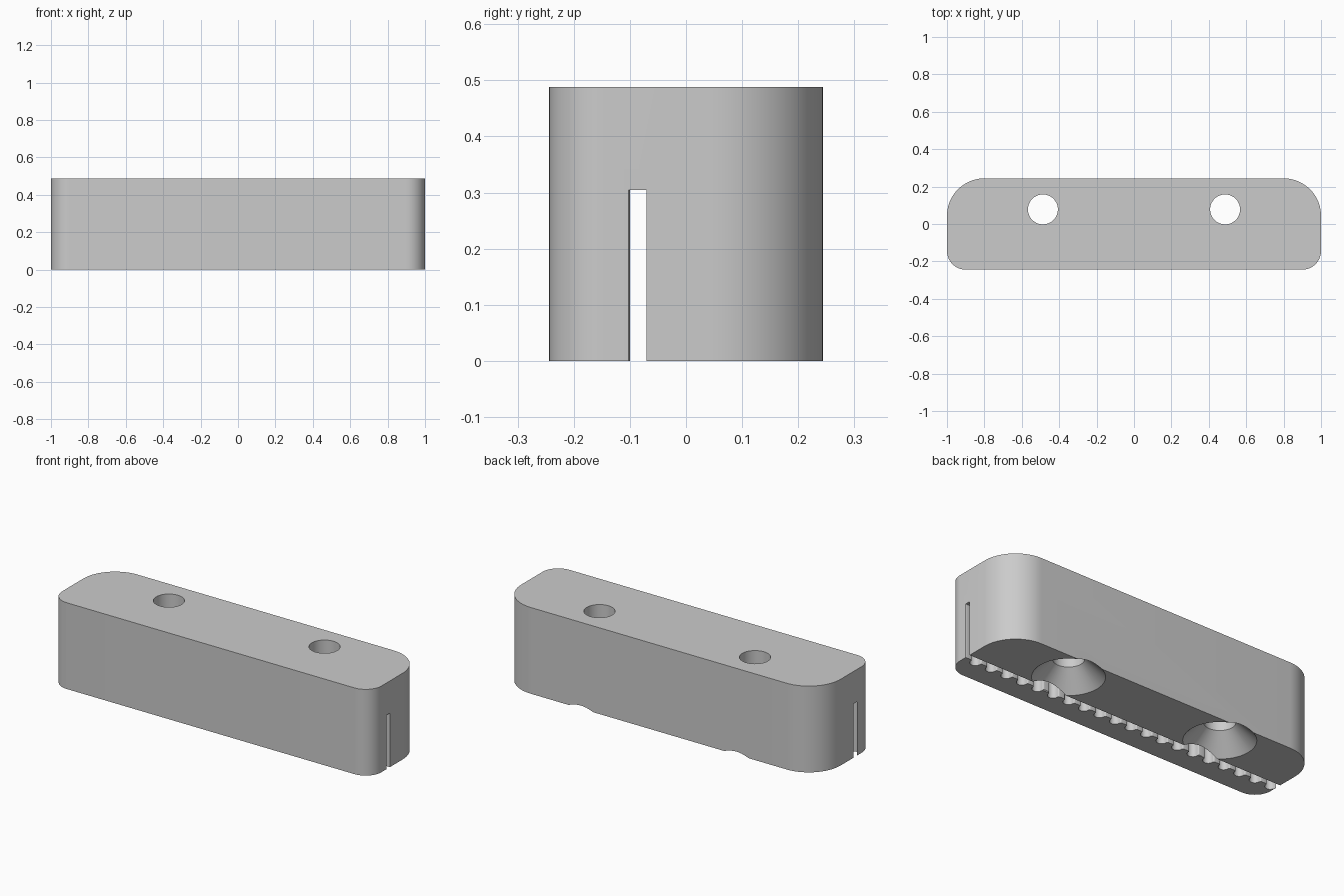
import bpy
import bmesh
from math import sin, cos, pi, radians

cube = bpy.data.objects.get("Cube")
if cube:
    bpy.data.objects.remove(cube, do_unlink=True)

HEIGHT = 0.488
HALF_DEPTH = 0.244
SLOT_TOP = 0.305
PITCH = 0.1

grey = bpy.data.materials.new("plain_grey")
grey.use_nodes = True
colour = (0.6, 0.6, 0.6, 1)
grey.diffuse_color = colour
grey.node_tree.nodes["Principled BSDF"].inputs["Base Color"].default_value = colour


def arc(cx, cy, r, start, end, steps):
    """Points on an arc, angles in degrees."""
    angles = [radians(start + (end - start) * i / steps) for i in range(steps + 1)]
    return [(cx + r * cos(a), cy + r * sin(a)) for a in angles]


def make_object(name, bm):
    bmesh.ops.recalc_face_normals(bm, faces=bm.faces[:])
    mesh = bpy.data.meshes.new(name)
    bm.to_mesh(mesh)
    bm.free()
    mesh.materials.append(grey)
    obj = bpy.data.objects.new(name, mesh)
    bpy.context.collection.objects.link(obj)
    return obj


def prism(name, outline, z0, z1):
    """Extrude a plan outline from z0 up to z1."""
    bm = bmesh.new()
    face = bm.faces.new([bm.verts.new((x, y, z0)) for x, y in outline])
    result = bmesh.ops.extrude_face_region(bm, geom=[face])
    top = [v for v in result["geom"] if isinstance(v, bmesh.types.BMVert)]
    bmesh.ops.translate(bm, verts=top, vec=(0, 0, z1 - z0))
    return make_object(name, bm)


def lathe(name, profile, x, y, sides=64):
    """Closed solid of revolution from (radius, z) rings."""
    bm = bmesh.new()
    rings = [[bm.verts.new((x + r * cos(2 * pi * i / sides),
                            y + r * sin(2 * pi * i / sides), z))
              for i in range(sides)] for r, z in profile]
    for low, high in zip(rings, rings[1:]):
        for i in range(sides):
            j = (i + 1) % sides
            bm.faces.new((low[i], low[j], high[j], high[i]))
    bm.faces.new(rings[0])
    bm.faces.new(rings[-1])
    return make_object(name, bm)


# Body: wide rounding at the back corners, tight rounding at the front
R_BACK, R_FRONT = 0.2, 0.1
outline = (arc(1 - R_BACK, HALF_DEPTH - R_BACK, R_BACK, 0, 90, 20)
           + arc(R_BACK - 1, HALF_DEPTH - R_BACK, R_BACK, 90, 180, 20)
           + arc(R_FRONT - 1, R_FRONT - HALF_DEPTH, R_FRONT, 180, 270, 14)
           + arc(1 - R_FRONT, R_FRONT - HALF_DEPTH, R_FRONT, 270, 360, 14))
body = prism("clamp_body", outline, 0, HEIGHT)

# Belt slot: flat back wall, front wall with rounded tooth grooves
FRONT, BACK = -0.1, -0.07
R_GROOVE, R_LIP = 0.028, 0.0075
slot = [(1.15, BACK), (-1.15, BACK), (-1.15, FRONT)]
for k in range(21):
    x = -0.97 + k * PITCH
    offset = R_GROOVE + R_LIP
    slot += arc(x - offset, FRONT - R_LIP, R_LIP, 90, 0, 4)
    slot += arc(x, FRONT - R_LIP - 0.002, R_GROOVE, 180, 360, 12)
    slot += arc(x + offset, FRONT - R_LIP, R_LIP, 180, 90, 4)
slot.append((1.15, FRONT))
cutters = [prism("belt_slot_cutter", slot, -0.1, SLOT_TOP)]

# Countersunk screw holes, wide end underneath
R_HOLE, SINK = 0.08, 0.103
for side in (-1, 1):
    profile = [(R_HOLE + SINK + 0.05, -0.05), (R_HOLE, SINK), (R_HOLE, HEIGHT + 0.1)]
    cutters.append(lathe("screw_hole_cutter", profile, side * 0.487, 0.078))

# Cut the slot and holes, then drop the cutters
bpy.ops.object.select_all(action="DESELECT")
bpy.context.view_layer.objects.active = body
body.select_set(True)
for cutter in cutters:
    cutter.hide_render = True
    mod = body.modifiers.new("cut", "BOOLEAN")
    mod.operation = "DIFFERENCE"
    mod.solver = "EXACT"
    mod.object = cutter
    bpy.ops.object.modifier_apply(modifier=mod.name)
    bpy.data.objects.remove(cutter, do_unlink=True)

bpy.ops.object.shade_smooth_by_angle(angle=radians(30))
